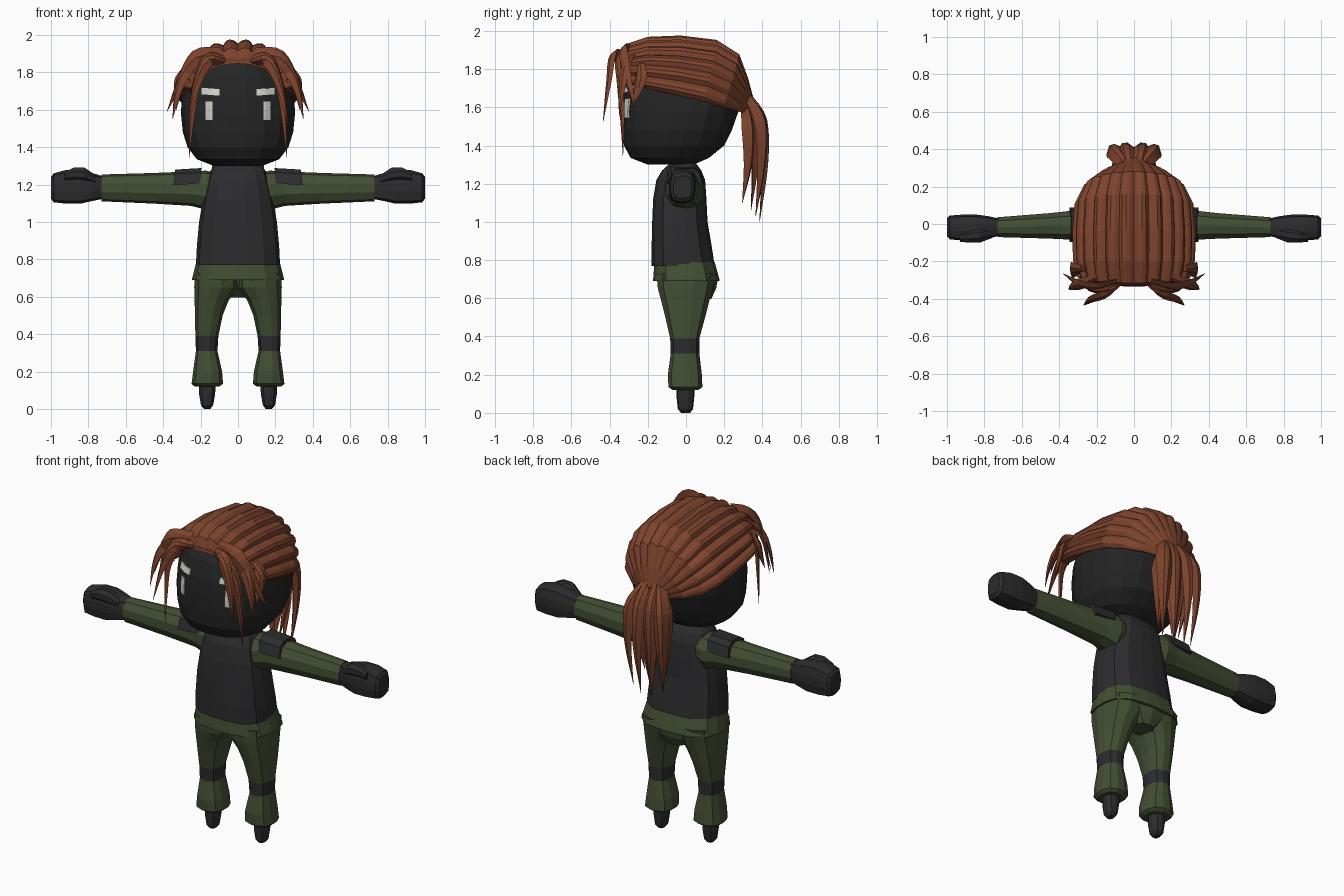
import bpy, bmesh, math
from mathutils import Vector
from mathutils.bvhtree import BVHTree

if "Cube" in bpy.data.objects:
    bpy.data.objects.remove(bpy.data.objects["Cube"])


def material(name, r, g, b):
    m = bpy.data.materials.new(name)
    m.diffuse_color = (r, g, b, 1)
    m.use_nodes = True
    m.node_tree.nodes["Principled BSDF"].inputs["Base Color"].default_value = m.diffuse_color
    return m


HAIR = material("auburn hair", 0.21, 0.058, 0.027)
GREEN = material("olive cloth", 0.056, 0.078, 0.034)
BLACK = material("charcoal cloth", 0.025, 0.025, 0.027)
FACE = material("black face", 0.018, 0.018, 0.019)
WHITE = material("pale grey", 0.62, 0.62, 0.58)


def finish(name, bm, mats, mirror=False):
    bmesh.ops.recalc_face_normals(bm, faces=bm.faces)
    me = bpy.data.meshes.new(name)
    bm.to_mesh(me)
    bm.free()
    for m in mats:
        me.materials.append(m)
    ob = bpy.data.objects.new(name, me)
    bpy.context.collection.objects.link(ob)
    if mirror:
        mod = ob.modifiers.new("mirror", 'MIRROR')
        mod.use_mirror_merge = False
    return ob


def loft(name, rings, mats, mirror=False, bands=()):
    """Skin closed rings and cap the ends; bands = ring gaps in the 2nd material."""
    bm = bmesh.new()
    vs = [[bm.verts.new(p) for p in r] for r in rings]
    n = len(rings[0])
    for i in range(len(vs) - 1):
        for j in range(n):
            k = (j + 1) % n
            f = bm.faces.new((vs[i][j], vs[i][k], vs[i + 1][k], vs[i + 1][j]))
            f.material_index = 1 if i in bands else 0
    bm.faces.new(vs[0][::-1])
    bm.faces.new(vs[-1])
    return finish(name, bm, mats, mirror)


def section(a0, a1, b0, b1, n, power):
    """Rounded-rectangle outline between two extents, as (a, b) pairs."""
    out = []
    for i in range(n):
        t = 2 * math.pi * (i + 0.5) / n
        c, s = math.cos(t), math.sin(t)
        k = (abs(c) ** power + abs(s) ** power) ** (-1 / power)
        out.append(((c * k, s * k)))
    m = max(abs(p[0]) for p in out)
    return [((a0 + a1) / 2 + p[0] / m * (a1 - a0) / 2,
             (b0 + b1) / 2 + p[1] / m * (b1 - b0) / 2) for p in out]


def upright(name, rows, mats, n=12, power=2.5, mirror=False, bands=()):
    # rows: z, x0, x1, y0, y1
    rings = [[Vector((a, b, r[0])) for a, b in section(*r[1:], n, power)] for r in rows]
    return loft(name, rings, mats, mirror, bands)


def sideways(name, rows, mats, n=8, power=2.5):
    # rows: x, y0, y1, z0, z1
    rings = [[Vector((r[0], a, b)) for a, b in section(*r[1:], n, power)] for r in rows]
    return loft(name, rings, mats, True)


# Head
head_rows = [(1.30, .13, -.20, .04), (1.335, .22, -.29, .12), (1.40, .27, -.325, .20),
             (1.48, .295, -.333, .24), (1.58, .305, -.335, .275), (1.68, .30, -.327, .285),
             (1.78, .26, -.30, .27), (1.85, .19, -.25, .20), (1.90, .08, -.10, .10)]
head = upright("head", [(z, -w, w, a, b) for z, w, a, b in head_rows], [FACE], 20, 2.5)
upright("neck", [(1.24, -.08, .08, -.09, .05), (1.34, -.07, .07, -.08, .04)], [BLACK])

# Eyes and brows: thin plates laid on the face
bm = bmesh.new()
bm.from_mesh(head.data)
tree = BVHTree.FromBMesh(bm)
bm.free()


def plate(name, x0, x1, z0, z1, slope=0):
    bm = bmesh.new()
    bmesh.ops.create_grid(bm, x_segments=4, y_segments=4, size=0.5)
    for v in bm.verts:
        x = x0 + (v.co.x + .5) * (x1 - x0)
        z = z0 + (v.co.y + .5) * (z1 - z0) + slope * (x - x0)
        hit = tree.ray_cast(Vector((x, -2, z)), Vector((0, 1, 0)))[0]
        v.co = (x, hit.y - .008, z)
    back = bmesh.ops.extrude_face_region(bm, geom=bm.faces[:])['geom']
    for v in back:
        if isinstance(v, bmesh.types.BMVert):
            v.co.y += .009
    finish(name, bm, [WHITE], True)


plate("eyes", .137, .175, 1.545, 1.645)
plate("brows", .10, .195, 1.675, 1.71, .08)

# Vest
upright("vest", [(z, -w, w, a, b) for z, w, a, b in (
    (.77, .225, -.18, .15), (.87, .22, -.18, .135), (1.0, .208, -.177, .113), (1.12, .188, -.172, .107),
    (1.22, .165, -.155, .10), (1.27, .15, -.125, .08), (1.31, .12, -.08, .05))], [BLACK], 16, 3)

# Jacket hem around the hips
upright("jacket_hem", [(.69, -.245, .245, -.172, .175), (.70, -.245, .245, -.172, .175),
                       (.79, -.222, .222, -.165, .15)], [GREEN], 16, 3)

# Trousers with dark knee bands
upright("trouser_legs", [(.73, 0, .232, -.155, .16), (.65, 0, .234, -.147, .14),
                         (.58, .05, .232, -.128, .12), (.50, .082, .23, -.108, .10),
                         (.39, .105, .228, -.083, .07), (.31, .11, .225, -.08, .07),
                         (.20, .085, .24, -.095, .083), (.135, .08, .248, -.092, .086),
                         (.12, .10, .232, -.07, .065)], [GREEN, BLACK], 12, 2.8, True, (4,))
upright("trouser_seat", [(.72, -.15, .15, -.08, .168), (.65, -.12, .12, -.05, .155),
                         (.595, -.06, .06, .0, .13)], [GREEN], 10)

# Feet
upright("feet", [(.14, .12, .21, -.05, .045), (.08, .122, .208, -.048, .042),
                 (.02, .133, .198, -.042, .036), (0, .148, .182, -.025, .02)], [BLACK], 10, 2.5, True)

# Sleeves, gloves, thumbs and shoulder pads
sideways("sleeves", [(.12, -.09, .08, 1.10, 1.26), (.17, -.105, .095, 1.068, 1.272),
                     (.25, -.088, .08, 1.088, 1.268), (.45, -.078, .058, 1.10, 1.26),
                     (.73, -.07, .036, 1.112, 1.252)], [GREEN], 10)
sideways("gloves", [(.715, -.06, .028, 1.125, 1.242), (.78, -.08, .042, 1.112, 1.262),
                    (.84, -.09, .05, 1.098, 1.278), (.92, -.088, .05, 1.098, 1.278),
                    (.985, -.082, .045, 1.105, 1.26), (1.0, -.065, .03, 1.125, 1.24)], [BLACK], 12, 4)
sideways("thumbs", [(.76, -.075, -.02, 1.20, 1.25), (.82, -.098, -.02, 1.215, 1.29),
                    (.88, -.10, -.03, 1.22, 1.29), (.93, -.095, -.05, 1.22, 1.265)], [BLACK], 8, 3)
pad = [(-.096, 1.205), (-.075, 1.265), (-.04, 1.0), (.04, 1.0), (.07, 1.265), (.088, 1.205)]
pad = [(y, 1.288 if z == 1.0 else z) for y, z in pad]
loft("shoulder_pads", [[Vector((x + (1.29 - z) * .12, y * k, z + dz)) for y, z in pad]
                       for x, k, dz in ((.195, 1.04, 0), (.335, 1, -.008))], [BLACK], True)

# Hair cap: ridged arches running from the hairline back to the tail
cap_rows = [(.275, -.29, 1.715, -.33, 1.875), (.295, -.28, 1.715, -.315, 1.925),
            (.318, -.19, 1.695, -.2, 1.962), (.322, -.05, 1.665, -.03, 1.968),
            (.31, .10, 1.63, .16, 1.945), (.26, .20, 1.60, .28, 1.87),
            (.17, .27, 1.58, .325, 1.75), (.075, .30, 1.57, .355, 1.64)]
ridge = (.955, 1.02, 1.035, 1.01)
rings = []
for w, yb, zb, yt, zt in cap_rows:
    outer, inner = [], []
    for k in range(49):
        t = math.pi * k / 48
        c, s = math.cos(t), math.sin(t)
        for lst, m in ((outer, ridge[min(k, 48 - k) % 4]), (inner, .82)):
            lst.append(Vector((w * c * m, yb + (yt - yb) * s, zb + (zt - zb) * s * m)))
    rings.append(outer + inner[::-1])
loft("hair_cap", rings, [HAIR])


# Loose locks: flattened tapering strands along a smooth path
def lock(name, pts, width, thick, centre):
    p = [Vector(q) for q in pts]
    p = [2 * p[0] - p[1]] + p + [2 * p[-1] - p[-2]]
    path = []
    for i in range(1, len(p) - 2):
        a, b, c, d = p[i - 1:i + 3]
        for j in range(4):
            t = j / 4
            path.append(.5 * (2 * b + (c - a) * t + (2 * a - 5 * b + 4 * c - d) * t * t
                              + (3 * b - a - 3 * c + d) * t ** 3))
    path.append(p[-2])
    rings = []
    for i, q in enumerate(path):
        t = i / (len(path) - 1)
        tan = (path[min(i + 1, len(path) - 1)] - path[max(i - 1, 0)]).normalized()
        out = Vector((q.x - centre[0], q.y - centre[1], 0)).normalized()
        side = tan.cross(out).normalized()
        out = side.cross(tan).normalized()
        k = max(.03, (1 - t ** 2.2) * (.65 + .35 * min(1, 3 * t)))
        rings.append([q + side * width * k * a + out * thick * k * b
                      for a, b in ((-1, -.3), (-.45, .8), (.15, 1), (1, -.3), (0, -.8))])
    loft(name, rings, [HAIR], True)


bangs = [
    ("inner_bangs", [(.07, -.31, 1.87), (.16, -.35, 1.85), (.228, -.345, 1.72),
                     (.25, -.335, 1.54), (.262, -.33, 1.34)], .035),
    ("outer_bangs", [(.09, -.30, 1.90), (.22, -.33, 1.88), (.305, -.31, 1.76), (.38, -.265, 1.59)], .05),
    ("front_bangs", [(.07, -.31, 1.86), (.16, -.38, 1.865), (.225, -.405, 1.73), (.27, -.435, 1.52)], .04),
    ("side_bangs", [(.19, -.28, 1.86), (.28, -.32, 1.80), (.325, -.34, 1.69), (.35, -.35, 1.55)], .04),
    ("temple_locks", [(.27, -.24, 1.82), (.315, -.24, 1.76), (.325, -.26, 1.68), (.33, -.29, 1.60)], .045)]
for name, pts, w in bangs:
    lock(name, pts, w, .022, (0, 0))

# Ponytail
tail = [
    ("tail_back_locks", [(.03, .32, 1.66), (.045, .395, 1.53), (.05, .41, 1.3), (.035, .385, 1.0)], .06),
    ("tail_side_locks", [(.05, .32, 1.65), (.105, .39, 1.52), (.115, .395, 1.3), (.10, .365, 1.03)], .055),
    ("tail_inner_locks", [(.03, .30, 1.62), (.085, .325, 1.48), (.09, .325, 1.3), (.07, .295, 1.1)], .05),
    ("tail_core_locks", [(.01, .31, 1.62), (.03, .35, 1.48), (.03, .36, 1.3), (.01, .34, 1.06)], .06)]
for name, pts, w in tail:
    lock(name, pts, w, .035, (0, .2))
